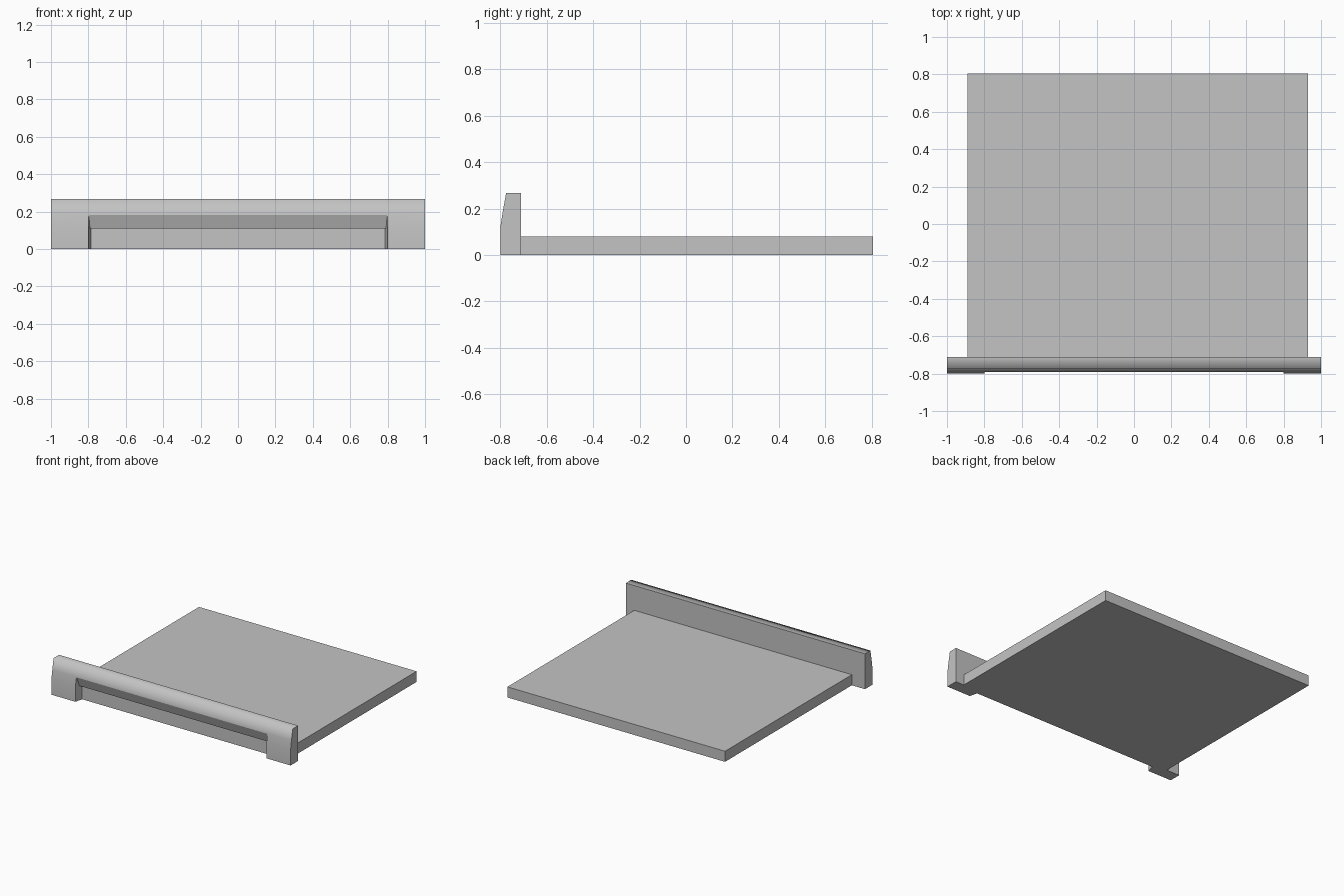
import bpy
import bmesh

cube = bpy.data.objects.get("Cube")
if cube:
    bpy.data.objects.remove(cube, do_unlink=True)

# One plain grey for everything
GREY = (0.55, 0.55, 0.55, 1)
grey = bpy.data.materials.new("plain grey")
grey.use_nodes = True
grey.diffuse_color = GREY
grey.node_tree.nodes["Principled BSDF"].inputs["Base Color"].default_value = GREY


def prism(name, profile, left, right, draft=0.0, smooth=()):
    """Extrude a (y, z) profile along x; draft narrows the ends with depth."""
    bm = bmesh.new()
    rings = []
    for x, sign in ((left, 1), (right, -1)):
        rings.append([bm.verts.new((x + sign * draft * (y - FRONT), y, z)) for y, z in profile])
    bm.faces.new(rings[0])
    bm.faces.new(rings[1][::-1])
    count = len(profile)
    for i in range(count):
        j = (i + 1) % count
        face = bm.faces.new((rings[0][i], rings[1][i], rings[1][j], rings[0][j]))
        face.smooth = i in smooth
    bmesh.ops.recalc_face_normals(bm, faces=bm.faces)
    mesh = bpy.data.meshes.new(name)
    bm.to_mesh(mesh)
    bm.free()
    mesh.materials.append(grey)
    obj = bpy.data.objects.new(name, mesh)
    bpy.context.collection.objects.link(obj)
    return obj


FRONT, JOINT, BACK = -0.80, -0.71, 0.805
TOP = 0.267

# Flat base panel, slightly off centre
prism("base_panel", [(JOINT, 0), (BACK, 0), (BACK, 0.08), (JOINT, 0.08)], -0.89, 0.93)

# Front rail with a softly leaning face
rail = prism(
    "front_rail",
    [(FRONT, 0), (FRONT, 0.12), (-0.79, 0.185), (-0.775, TOP), (JOINT, TOP), (JOINT, 0)],
    -1, 1, smooth=(0, 1, 2, 3))

# Drafted grip recess with an undercut lip
cutter = prism(
    "recess_cutter",
    [(-0.9, -0.1), (-0.74, -0.1), (-0.74, 0.11), (-0.765, 0.11), (-0.815, 0.25), (-0.9, 0.25)],
    -0.8, 0.8, draft=0.25)
cutter.hide_render = True
cutter.hide_viewport = True
cutter.display_type = 'WIRE'

cut = rail.modifiers.new("grip_recess", 'BOOLEAN')
cut.operation = 'DIFFERENCE'
cut.solver = 'EXACT'
cut.object = cutter
